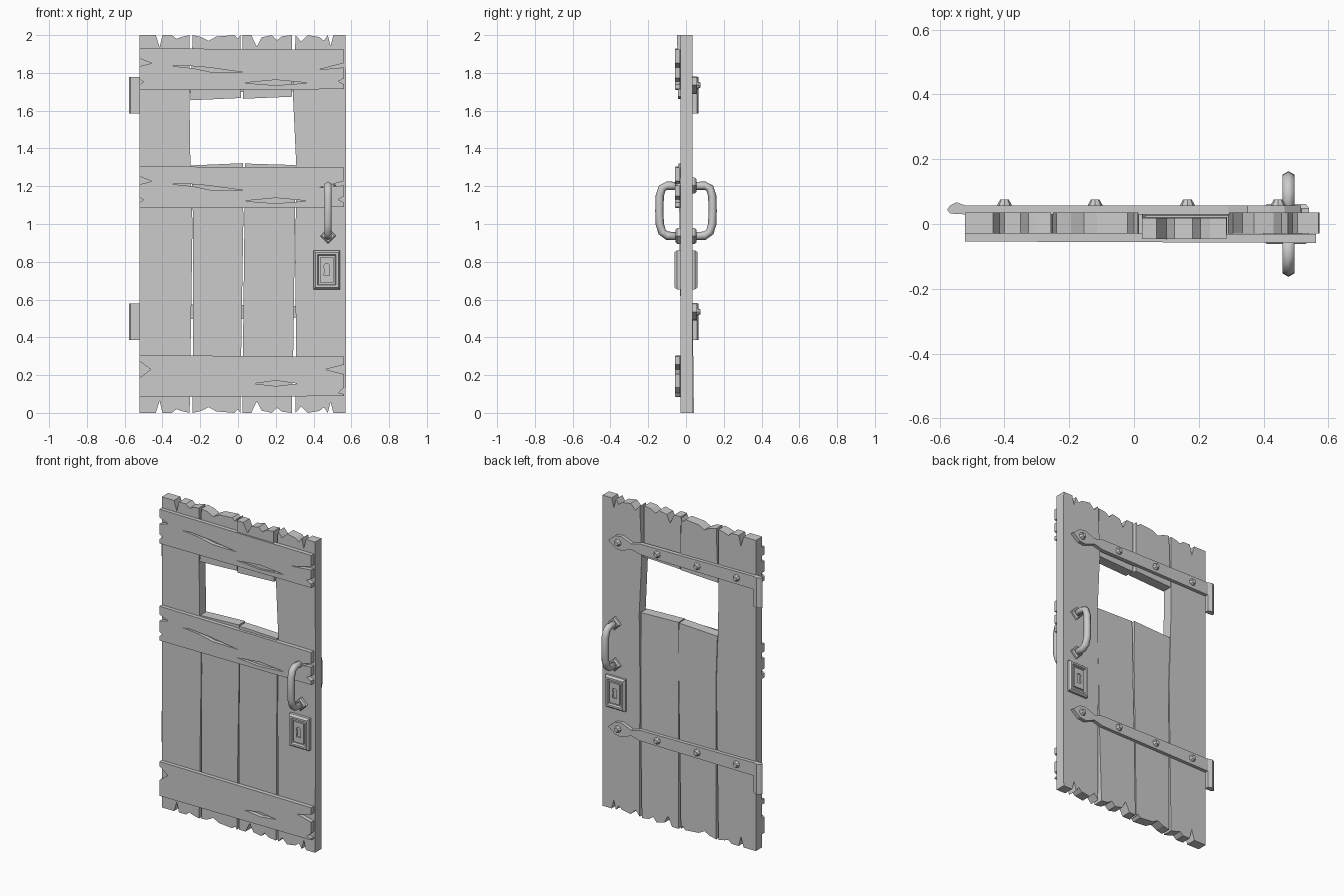
import bpy, bmesh, math
from mathutils import Vector

if "Cube" in bpy.data.objects:
    bpy.data.objects.remove(bpy.data.objects["Cube"])


def finish(name, bm, smooth=False):
    bmesh.ops.recalc_face_normals(bm, faces=bm.faces[:])
    me = bpy.data.meshes.new(name)
    bm.to_mesh(me)
    bm.free()
    for p in me.polygons:
        p.use_smooth = smooth
    ob = bpy.data.objects.new(name, me)
    bpy.context.collection.objects.link(ob)
    return ob


def slab(name, outline, y0, y1, holes=(), shift=None):
    """Extrude an (x, z) outline with optional holes from y0 to y1."""
    bm = bmesh.new()
    edges = []
    for loop in [outline, *holes]:
        vs = [bm.verts.new((x, y0, z)) for x, z in loop]
        edges += [bm.edges.new((vs[i - 1], vs[i])) for i in range(len(vs))]
    bmesh.ops.triangle_fill(bm, edges=edges, use_beauty=True, normal=(0, -1, 0))
    ext = bmesh.ops.extrude_face_region(bm, geom=bm.faces[:])
    for v in ext["geom"]:
        if isinstance(v, bmesh.types.BMVert):
            v.co.y = y1
    if shift:
        for v in bm.verts:
            v.co.y += shift(v.co.x, v.co.z)
    return finish(name, bm)


def loft(name, rings, smooth=False):
    """Skin a sequence of equal-sized vertex rings and cap both ends."""
    bm = bmesh.new()
    rs = [[bm.verts.new(p) for p in r] for r in rings]
    n = len(rs[0])
    for a, b in zip(rs, rs[1:]):
        for i in range(n):
            bm.faces.new((a[i - 1], a[i], b[i], b[i - 1]))
    bm.faces.new(rs[0])
    bm.faces.new(rs[-1])
    return finish(name, bm, smooth)


# Ragged plank ends: (x, notch depth), shared by top and bottom
teeth = [
    [(-.522, 0), (-.435, 0), (-.415, .065), (-.4, 0), (-.35, 0), (-.325, .02), (-.3, .01), (-.256, 0)],
    [(-.24, 0), (-.195, .01), (-.155, .03), (-.115, .008), (-.02, 0), (0, .02), (.012, 0)],
    [(.024, 0), (.07, 0), (.1, .062), (.125, .012), (.18, 0), (.205, .027), (.235, .006), (.285, 0)],
    [(.305, 0), (.335, .035), (.37, 0), (.43, .01), (.455, .03), (.475, 0), (.49, .06), (.505, 0), (.57, 0)],
]
bottoms = [list(t) for t in teeth]
tops = [[(x, 2 - d) for x, d in t] for t in teeth]


def plank(name, bottom, right, top, left, shift=None):
    slab(name, bottom + right + top[::-1] + left[::-1], -.03, .035, shift=shift)


def lean(x, z):
    return .007 - .012 * z


# Outer full-height planks
plank("left_plank", bottoms[0], [(-.25, .4), (-.241, 1), (-.252, 1.31), (-.257, 1.66)],
      tops[0], [(-.522, 1)])
plank("right_plank", bottoms[3], [(.572, .6), (.572, 1.2)],
      tops[3], [(.307, .4), (.303, .8), (.309, 1.3), (.291, 1.68)])
# Inner planks, split by the window opening
plank("lower_plank_a", bottoms[1], [(.018, .4), (.028, 1)],
      [(-.248, 1.31), (.027, 1.322)], [(-.239, .5), (-.237, 1)])
plank("lower_plank_b", bottoms[2], [(.294, .4), (.3, .9)],
      [(.036, 1.32), (.304, 1.312)], [(.027, .4), (.034, 1)], lean)
plank("upper_plank_a", [(-.252, 1.655), (.015, 1.667)], [], tops[1], [])
plank("upper_plank_b", [(.026, 1.663), (.287, 1.674)], [], tops[2], [], lean)


# Cross boards with split ends and long cracks
def board(name, z, left, right, cracks):
    out = [(-.522, z - .108), (.562, z - .103)]
    out += right + [(.562, z + .106), (-.522, z + .113)] + left
    slab(name, out, -.054, -.027, cracks, lambda x, _: -.004 * (x + .5))


def crack_long(z):
    return [(-.36, z + .02), (-.3, z + .023), (-.16, z + .012), (.035, z - .015),
            (-.14, z - .013), (-.24, z + .008)]


def crack_short(z, w):
    return [(.2 - w, z - .07), (.2, z - .054), (.2 + w, z - .07), (.2, z - .083)]


for name, z in (("top_board", 1.817), ("middle_board", 1.192)):
    board(name, z,
          [(-.522, z + .06), (-.457, z + .034), (-.522, z + .018), (-.522, z - .05), (-.5, z - .064), (-.522, z - .08)],
          [(.562, z - .078), (.53, z - .062), (.562, z - .045), (.562, z + .012), (.425, z), (.562, z + .035)],
          [crack_long(z), crack_short(z, .17)])
board("bottom_board", .192, [(-.522, .275), (-.462, .23), (-.522, .185)],
      [(.562, .07 + .03), (.53, .105), (.562, .135), (.562, .205), (.462, .23), (.562, .255)],
      [crack_short(.225, .115)])


# Hinge straps, knuckles and rivets on the back
for tag, z in (("upper", 1.735), ("lower", .535)):
    half = [(-.53, .042), (.29, .034), (.35, .018), (.42, .046), (.465, .04)]
    outline = [(x, z - h) for x, h in half] + [(.515, z)] + [(x, z + h) for x, h in half[::-1]]
    slab(tag + "_hinge_strap", outline, .03, .057)
    section = [(-.577, .045), (-.568, .032), (-.52, .03), (-.52, .057), (-.548, .067), (-.567, .058)]
    loft(tag + "_hinge_knuckle", [[(x, y, h) for x, y in section] for h in (z - .15, z + .043)])
    for i, x in enumerate((.445, .165, -.12, -.4)):
        loft(f"{tag}_rivet_{i + 1}",
             [[(x + r * math.cos(k * math.pi / 4), y, z + r * math.sin(k * math.pi / 4)) for k in range(8)]
              for r, y in ((.024, .05), (.022, .06), (.013, .076))])


# Handles and locks on both sides
HX, LX, LZ = .477, .47, .757
for tag, s in (("front", -1), ("back", 1)):
    # Bent six-sided grip
    path = [Vector((HX, s * y, z)) for y, z in
            ((.03, 1.2), (.1, 1.203), (.126, 1.19), (.139, 1.15), (.141, 1.07),
             (.139, 1.0), (.126, .957), (.1, .938), (.03, .935))]
    rings = []
    for i, p in enumerate(path):
        t = (path[min(i + 1, len(path) - 1)] - path[max(i - 1, 0)]).normalized()
        n = t.cross(Vector((1, 0, 0)))
        rings.append([p + .022 * (math.cos(a) * Vector((1, 0, 0)) + math.sin(a) * n)
                      for a in (math.radians(30 + 60 * k) for k in range(6))])
    grip = loft(tag + "_handle", rings, True)
    # Diamond mounts
    for end, z in (("top", 1.203), ("bottom", .937)):
        loft(f"{tag}_handle_mount_{end}",
             [[(HX + r, s * y, z), (HX, s * y, z + r), (HX - r, s * y, z), (HX, s * y, z - r)]
              for r, y in ((.042, .025), (.042, .047), (.032, .056))])
    # Stepped lock case
    loft(tag + "_lock_case",
         [[(LX + sx * (.071 - d), s * y, LZ + sz * (.103 - d))
           for sx, sz in ((-1, -1), (1, -1), (1, 1), (-1, 1))]
          for d, y in ((0, .025), (0, .048), (.01, .061), (.022, .061), (.027, .048))])
    # Lock panel with keyhole
    w, h = .036, .066
    hole = [(LX + .016 * math.cos(a), LZ + .018 + .016 * math.sin(a))
            for a in (math.radians(-50 + 40 * k) for k in range(8))]
    hole += [(LX - .015, LZ - .03), (LX + .015, LZ - .03)]
    slab(tag + "_keyhole_panel",
         [(LX - w, LZ - h), (LX + w, LZ - h), (LX + w, LZ + h), (LX - w, LZ + h)],
         s * .046, s * .057, [hole])
